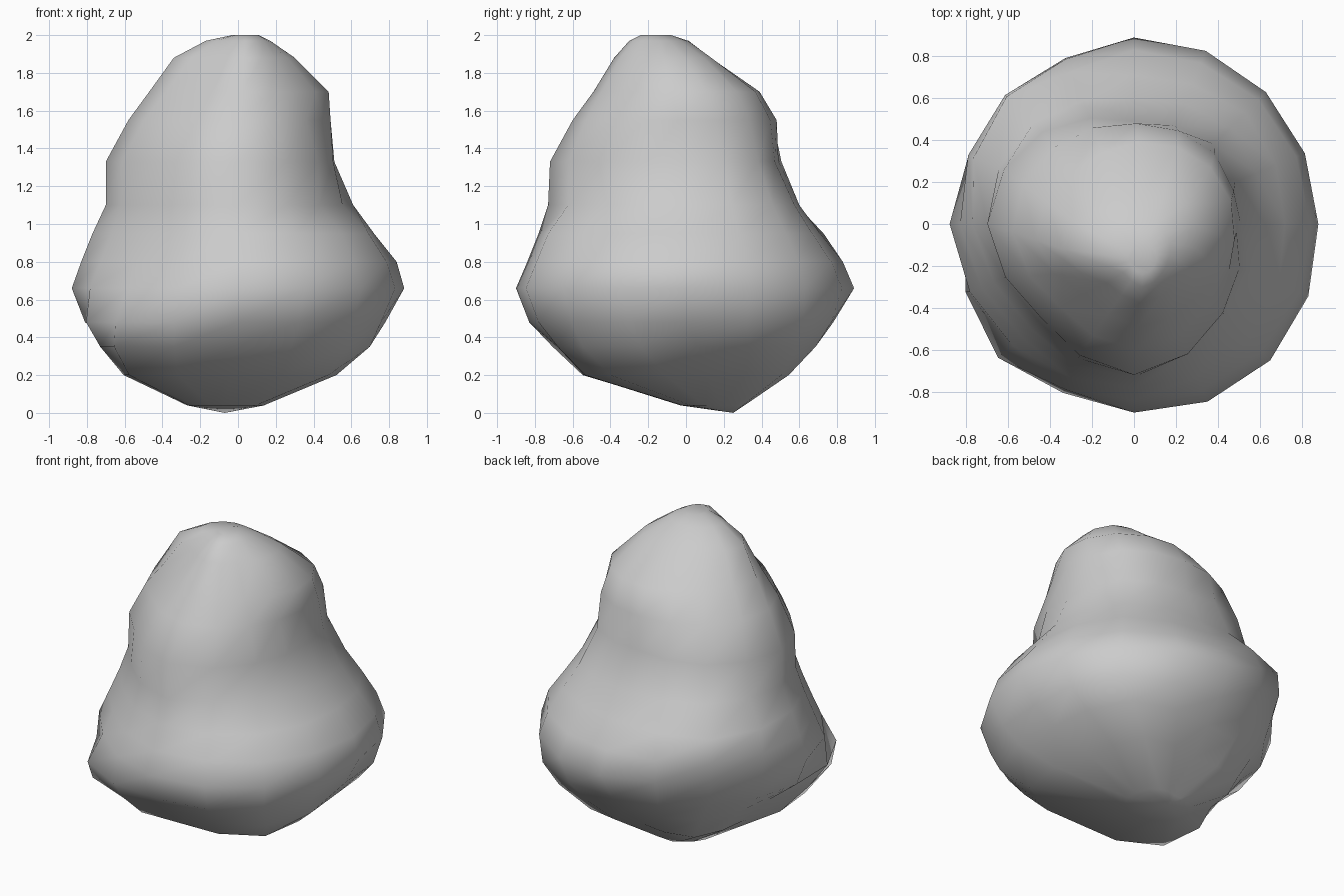
import bpy, bmesh

from math import cos, sin, tau

cube = bpy.data.objects.get("Cube")
if cube:
    bpy.data.objects.remove(cube, do_unlink=True)

# Rock levels: height, then reach in eight directions counter-clockwise from +x
LEVELS = [
    (.04, .14, .25, .3, .32, .27, .13, .03, .05),
    (.2, .44, .6, .5, .62, .5, .7, .54, .62),
    (.35, .67, .78, .66, .7, .64, .87, .68, .8),
    (.48, .78, .87, .78, .78, .81, .91, .83, .86),
    (.66, .88, .89, .89, .83, .88, .82, .9, .92),
    (.8, .84, .84, .83, .87, .83, .76, .84, .86),
    (.95, .72, .75, .71, .86, .77, .7, .78, .78),
    (1.1, .61, .65, .6, .68, .7, .65, .73, .61),
    (1.33, .51, .54, .49, .62, .7, .63, .72, .6),
    (1.55, .49, .51, .48, .53, .58, .53, .6, .53),
    (1.7, .48, .45, .39, .38, .47, .41, .49, .46),
    (1.88, .3, .24, .13, .2, .34, .29, .38, .34),
    (1.97, .17, .08, .01, .06, .17, .2, .3, .26),
    (2, .11, -.02, -.08, -.07, .03, .15, .24, .21),
]
SIDES = 16


def centre(z):
    """The axis leans back at the foot and forward at the crown."""
    low, high = max(0, .5 - z) * 2, max(0, z - 1.4) / .6
    return -.07 * low + .04 * high, .2 * low - .15 * high


def ring(bm, z, *reach):
    """One level: reach is measured from the origin, points from the axis."""
    cx, cy = centre(z)
    radii = []
    for k, distance in enumerate(reach):
        a = tau * k / 8
        radii.append(distance - cx * cos(a) - cy * sin(a))
    verts = []
    for i in range(SIDES):
        a = tau * i / SIDES
        k, between = divmod(i, 2)
        r = radii[k]
        if between:
            near = r + radii[(k + 1) % 8]
            far = radii[k - 1] + radii[(k + 2) % 8]
            r = (9 * near - far) / 16
        verts.append(bm.verts.new((cx + r * cos(a), cy + r * sin(a), z)))
    return verts


# Lofted boulder
bm = bmesh.new()
rings = [ring(bm, *level) for level in LEVELS]
for lower, upper in zip(rings, rings[1:]):
    for i in range(SIDES):
        j = (i + 1) % SIDES
        bm.faces.new((lower[i], lower[j], upper[j], upper[i]))
foot = bm.verts.new((-.07, .25, 0))
for i in range(SIDES):
    bm.faces.new((foot, rings[0][(i + 1) % SIDES], rings[0][i]))
bm.faces.new(rings[-1])
bmesh.ops.recalc_face_normals(bm, faces=bm.faces)
for face in bm.faces:
    face.smooth = True
mesh = bpy.data.meshes.new("boulder")
bm.to_mesh(mesh)
bm.free()
boulder = bpy.data.objects.new("boulder", mesh)
bpy.context.collection.objects.link(boulder)

# Stone colour
stone = bpy.data.materials.new("stone grey")
stone.use_nodes = True
grey = (.6, .6, .6, 1)
stone.diffuse_color = grey
stone.node_tree.nodes["Principled BSDF"].inputs["Base Color"].default_value = grey
mesh.materials.append(stone)
